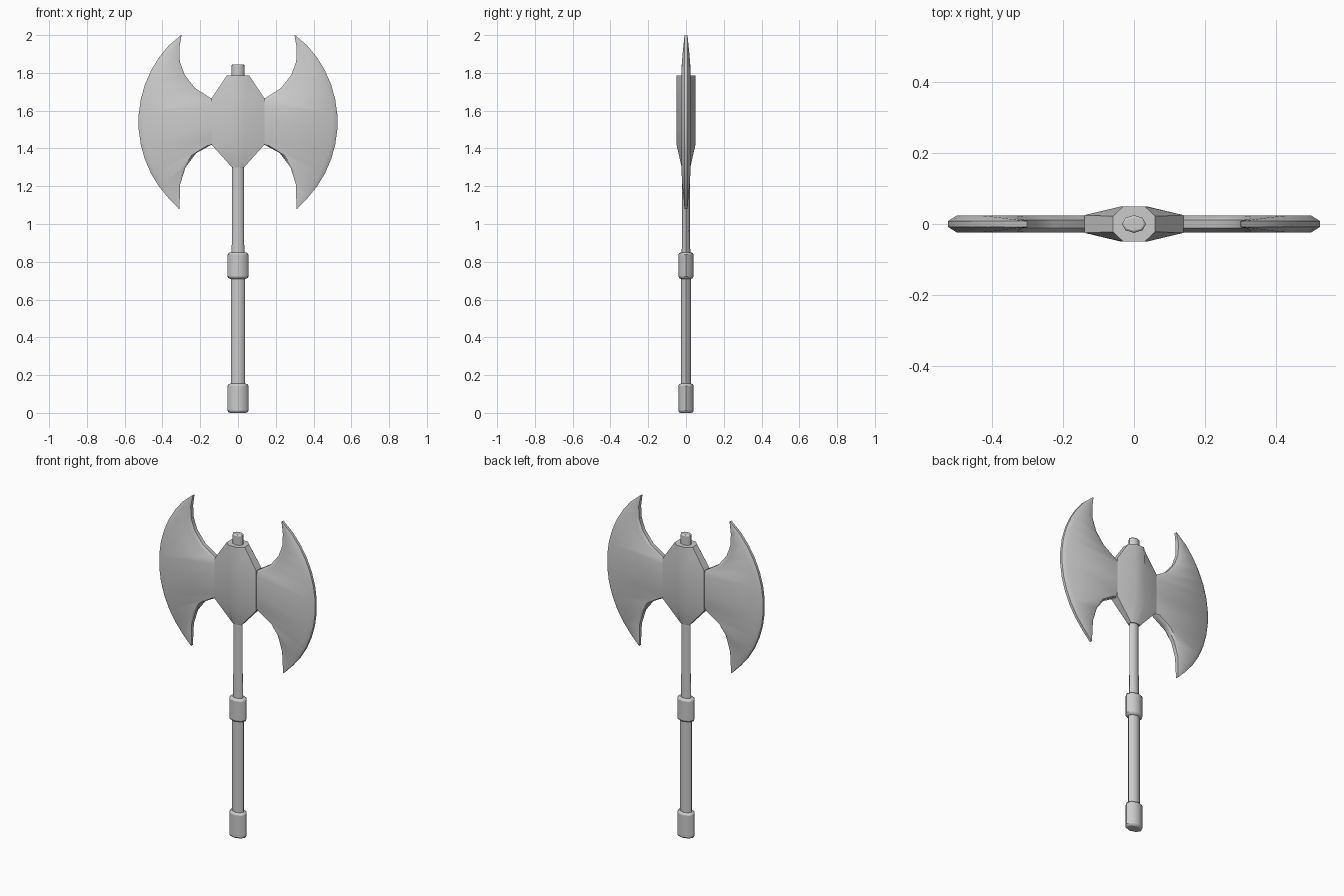
import bpy, bmesh, math

if "Cube" in bpy.data.objects:
    bpy.data.objects.remove(bpy.data.objects["Cube"])


def finish(bm, name, angle=30, bevel=0):
    bmesh.ops.recalc_face_normals(bm, faces=bm.faces)
    me = bpy.data.meshes.new(name)
    bm.to_mesh(me)
    bm.free()
    ob = bpy.data.objects.new(name, me)
    bpy.context.collection.objects.link(ob)
    bpy.ops.object.select_all(action='DESELECT')
    ob.select_set(True)
    bpy.context.view_layer.objects.active = ob
    bpy.ops.object.shade_smooth_by_angle(angle=math.radians(angle))
    if bevel:
        m = ob.modifiers.new("soft_rim", 'BEVEL')
        m.width, m.segments, m.angle_limit = bevel, 2, math.radians(60)
    return ob


def loft(rings):
    bm = bmesh.new()
    vs = [[bm.verts.new(p) for p in r] for r in rings]
    n = len(vs[0])
    for a, b in zip(vs, vs[1:]):
        for i in range(n):
            j = (i + 1) % n
            bm.faces.new((a[i], a[j], b[j], b[i]))
    bm.faces.new(vs[0][::-1])
    bm.faces.new(vs[-1])
    return bm


def octagon(rx, ry, z):
    return [(rx * math.cos(k * math.pi / 4), ry * math.sin(k * math.pi / 4), z) for k in range(8)]


def rod(name, sections, bevel=0):
    return finish(loft([octagon(*s) for s in sections]), name, 50, bevel)


# Handle parts: (half width, half depth, height) sections
rod("pommel", [(.055, .04, 0), (.055, .04, .155)], .012)
rod("grip", [(.038, .027, .14), (.038, .027, .72)])
rod("collar", [(.055, .04, .71), (.055, .04, .85)], .012)
rod("shaft", [(.034, .023, .84), (.031, .02, 1.0), (.031, .02, 1.32)])
rod("top_peg", [(.034, .025, 1.77), (.034, .025, 1.845)], .006)


# Head block: flat front and back, narrow sides
def head_ring(z, a, d, w, e):
    return [(w, -e, z), (w, e, z), (a, d, z), (-a, d, z),
            (-w, e, z), (-w, -e, z), (-a, -d, z), (a, -d, z)]


finish(loft([head_ring(1.30, .018, .023, .032, .012),
             head_ring(1.42, .035, .05, .14, .025),
             head_ring(1.665, .035, .05, .14, .025),
             head_ring(1.785, .03, .05, .06, .022)]), "axe_head", 25)

# Blade: circular cutting edge lofted against a crescent inner outline
inner = [(.299, 2.0), (.311, 1.93), (.308, 1.86), (.283, 1.79), (.228, 1.72),
         (.14, 1.663), (.12, 1.63), (.12, 1.54), (.12, 1.45), (.14, 1.42),
         (.222, 1.375), (.278, 1.30), (.306, 1.21), (.31, 1.08)]
last = len(inner) - 1
rings = []
for i, (ix, iz) in enumerate(inner):
    t = .892 * (1 - 2 * i / last)
    ox, oz = -.064 + .591 * math.cos(t), 1.54 + .591 * math.sin(t)
    if i in (0, last):
        ox, oz = ix + .003, iz
    width = math.hypot(ox - ix, oz - iz)
    f = min(.025 / width, .3)
    full = (.008, .014, .020, .024)[min(i, last - i, 3)]
    edge = .008
    back = .024 if 5 < i < 9 else min(.012, full)
    px, pz = ox + (ix - ox) * f, oz + (iz - oz) * f
    qx, qz = ix + (ox - ix) * f, iz + (oz - iz) * f
    half = [(ox, edge, oz), (px, full, pz), (qx, full, qz), (ix, back, iz)]
    rings.append(half + [(x, -y, z) for x, y, z in reversed(half)])
blade = finish(loft(rings), "blades", 40)
blade.modifiers.new("other_side", 'MIRROR').use_mirror_merge = False
